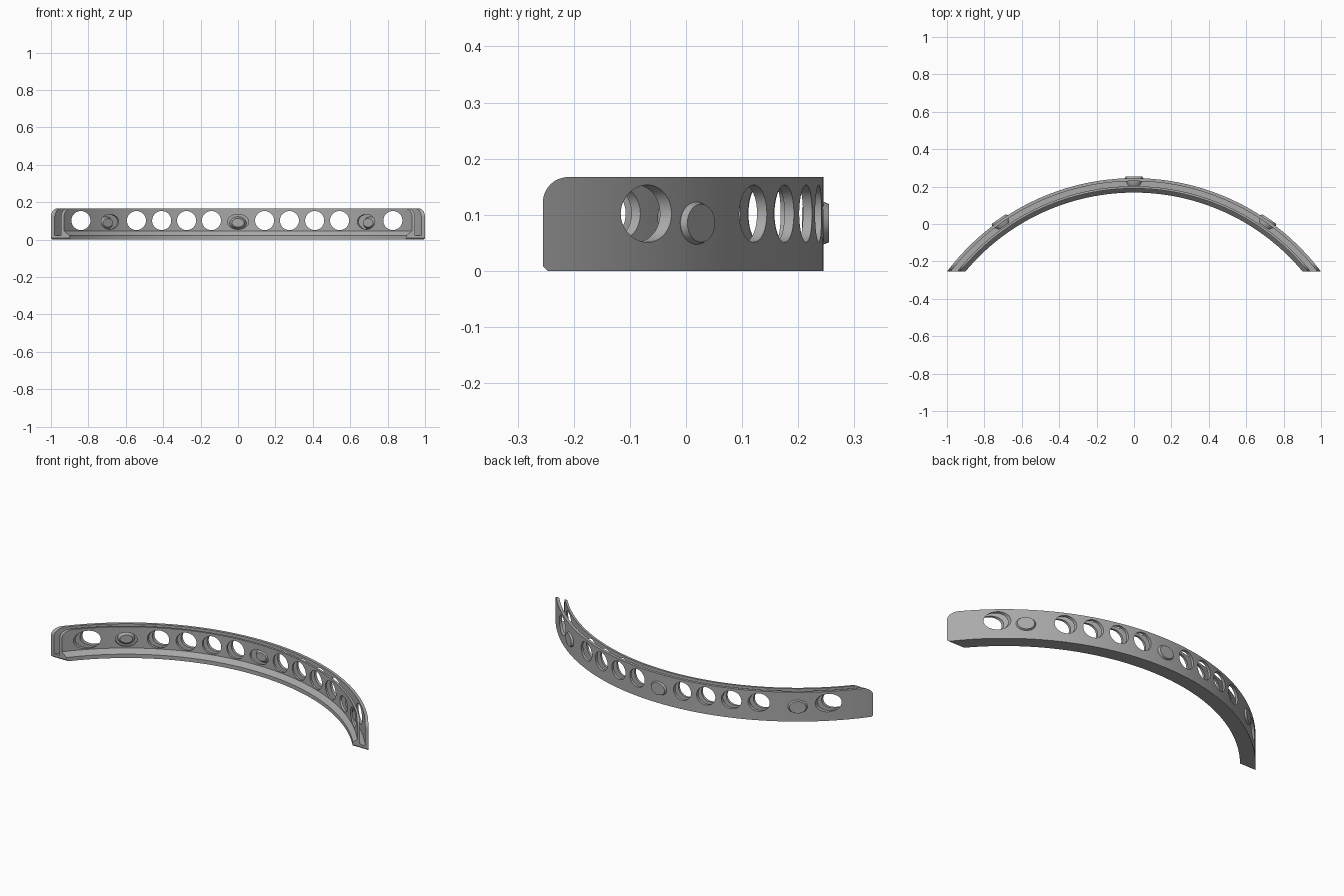
import bpy, bmesh, math
from mathutils import Matrix, Vector

if "Cube" in bpy.data.objects:
    bpy.data.objects.remove(bpy.data.objects["Cube"])

CY = -1.005                 # centre of the arc
SPAN = math.radians(60)     # swept past the ends, then trimmed

grey = bpy.data.materials.new("grey_metal")
grey.use_nodes = True
colour = (0.4, 0.4, 0.4, 1)
grey.diffuse_color = colour
grey.node_tree.nodes["Principled BSDF"].inputs["Base Color"].default_value = colour


def make_object(name, bm, helper=False):
    bmesh.ops.recalc_face_normals(bm, faces=bm.faces)
    mesh = bpy.data.meshes.new(name)
    bm.to_mesh(mesh)
    bm.free()
    mesh.materials.append(grey)
    obj = bpy.data.objects.new(name, mesh)
    bpy.context.collection.objects.link(obj)
    if helper:
        obj.hide_render = True
        obj.hide_viewport = True
    return obj


def loft(bm, rings):
    """Skin closed rings of points and cap both ends."""
    loops = [[bm.verts.new(p) for p in ring] for ring in rings]
    n = len(loops[0])
    for a, b in zip(loops, loops[1:]):
        for i in range(n):
            j = (i + 1) % n
            bm.faces.new((a[i], a[j], b[j], b[i]))
    bm.faces.new(loops[0])
    bm.faces.new(loops[-1][::-1])


def radial(angle, r, side=0.0, z=0.0):
    """Point at radius r, shifted sideways along the arc tangent."""
    s, c = math.sin(angle), math.cos(angle)
    return Vector((r * s + side * c, CY + r * c - side * s, z))


def plug(bm, angle, sections, n=40):
    """Elliptical radial plug; sections are (radius, half width, half height, z)."""
    steps = [2 * math.pi * i / n for i in range(n)]
    loft(bm, [[radial(angle, r, w * math.cos(t), z + h * math.sin(t)) for t in steps]
              for r, w, h, z in sections])


def cut(target, tool, operation):
    mod = target.modifiers.new(tool.name, 'BOOLEAN')
    mod.object = tool
    mod.operation = operation
    mod.solver = 'EXACT'


# Curved channel: outer wall, groove, inner wall and sloped foot
section = [(1.25, 0), (1.25, .167), (1.234, .167), (1.234, .022), (1.207, .022),
           (1.207, .167), (1.195, .167), (1.195, .047), (1.173, .022), (1.173, 0)]
bm = bmesh.new()
STEPS = 96
loft(bm, [[radial(SPAN * (2 * i / STEPS - 1), r, 0, z) for r, z in section]
          for i in range(STEPS + 1)])
channel = make_object("curved_channel", bm)

# Trim block that squares the ends and rounds their upper corners
end_y, fillet = -.255, .045
outline = [(.4, -.1), (.4, .3), (end_y + fillet, .3)]
for i in range(13):
    t = math.pi / 2 * (1 + i / 12)
    outline.append((end_y + fillet + fillet * math.cos(t),
                    .167 - fillet + fillet * math.sin(t)))
outline[3] = (end_y + fillet, .168)
outline += [(end_y, .008), (end_y + .008, 0), (end_y + .008, -.1)]
bm = bmesh.new()
loft(bm, [[(x, y, z) for y, z in outline] for x in (-1.5, 1.5)])
cut(channel, make_object("end_trim_cutter", bm, True), 'INTERSECT')

# Round holes drilled straight through from front to back
bm = bmesh.new()
for x in (-.84, -.543, -.408, -.275, -.142, .142, .275, .41, .543, .828):
    place = Matrix.Translation((x, 0, .102)) @ Matrix.Rotation(math.pi / 2, 4, 'X')
    bmesh.ops.create_cone(bm, cap_ends=True, segments=40, radius1=.051,
                          radius2=.051, depth=1, matrix=place)
cut(channel, make_object("round_hole_cutter", bm, True), 'DIFFERENCE')

# Oval openings in the inner wall, facing the buttons
button_angles = [math.radians(a) for a in (-35, 0, 35)]
bm = bmesh.new()
for a in button_angles:
    plug(bm, a, [(1.18, .057, .04, .095), (1.22, .057, .04, .095)])
cut(channel, make_object("oval_hole_cutter", bm, True), 'DIFFERENCE')

# Apply the cuts
bpy.context.view_layer.update()
graph = bpy.context.evaluated_depsgraph_get()
cut_mesh = bpy.data.meshes.new_from_object(channel.evaluated_get(graph))
channel.modifiers.clear()
channel.data = cut_mesh
for obj in list(bpy.data.objects):
    if obj.name.endswith("_cutter"):
        bpy.data.objects.remove(obj)

# Oval buttons, tapered outside and inside the groove
parts = [channel]
for a, side in zip(button_angles, ("right", "middle", "left")):
    bm = bmesh.new()
    plug(bm, a, [(1.212, .032, .023, .09), (1.235, .046, .036, .087),
                 (1.25, .05, .038, .085), (1.26, .043, .034, .085)])
    parts.append(make_object(side + "_button", bm))

# Smooth curved faces, sharp edges kept
for obj in parts:
    bpy.ops.object.select_all(action='DESELECT')
    obj.select_set(True)
    bpy.context.view_layer.objects.active = obj
    bpy.ops.object.shade_smooth_by_angle(angle=math.radians(25))
